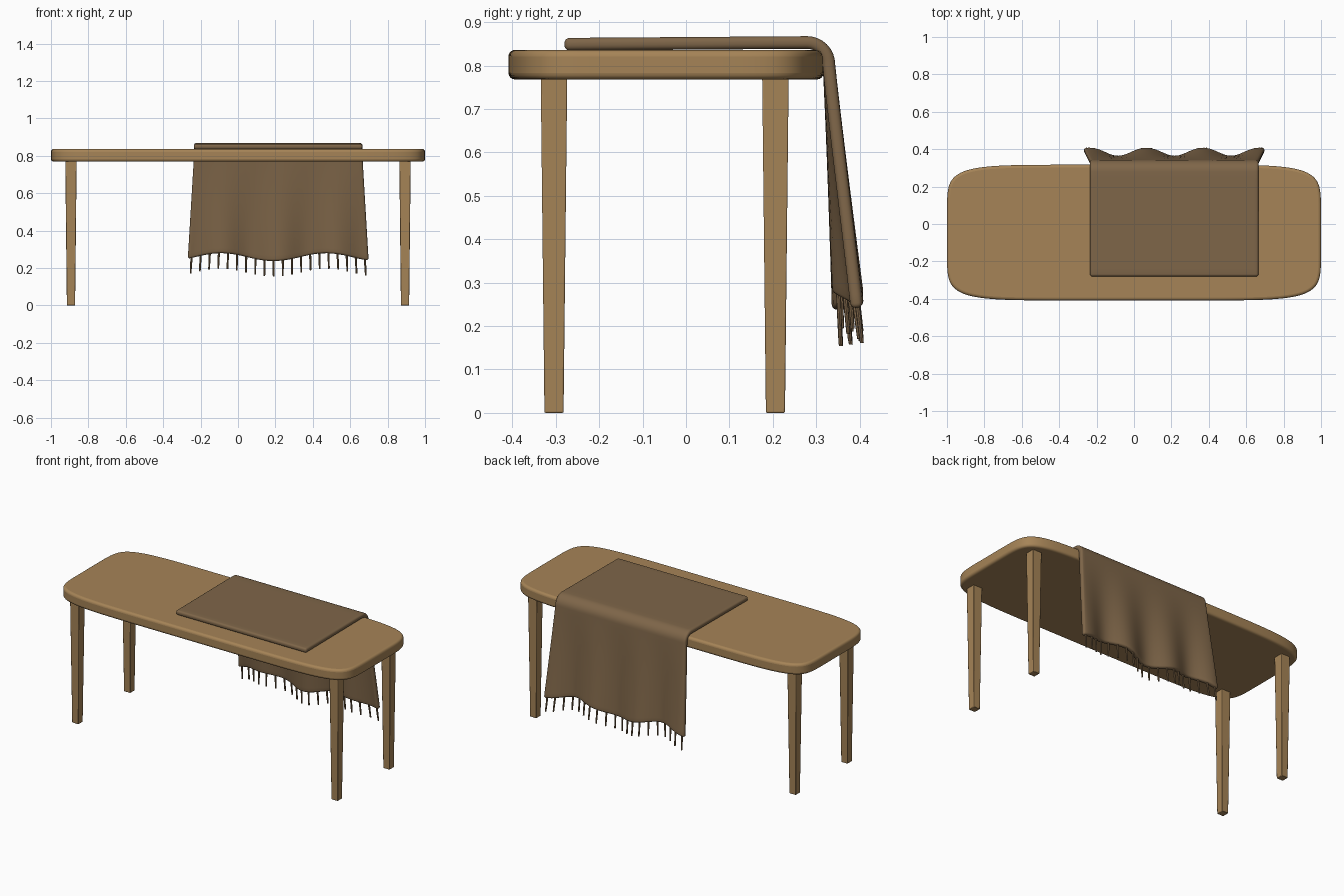
import bpy, bmesh
from math import sin, cos, pi, radians, copysign
from mathutils import Vector

cube = bpy.data.objects.get("Cube")
if cube:
    bpy.data.objects.remove(cube)


def material(name, rgb):
    m = bpy.data.materials.new(name)
    m.use_nodes = True
    m.diffuse_color = (*rgb, 1)
    m.node_tree.nodes["Principled BSDF"].inputs["Base Color"].default_value = (*rgb, 1)
    return m


wood = material("oak wood", (0.38, 0.23, 0.095))
cloth = material("brown cloth", (0.21, 0.132, 0.066))


def finish(name, bm, mat, bevel=0.0, segments=3, thickness=0.0):
    """Turn a bmesh into a named object with optional thickness and rounded edges."""
    bmesh.ops.recalc_face_normals(bm, faces=bm.faces)
    mesh = bpy.data.meshes.new(name)
    bm.to_mesh(mesh)
    bm.free()
    ob = bpy.data.objects.new(name, mesh)
    bpy.context.collection.objects.link(ob)
    mesh.materials.append(mat)
    if thickness:
        mod = ob.modifiers.new("Thickness", 'SOLIDIFY')
        mod.thickness, mod.offset = thickness, 0
    if bevel:
        mod = ob.modifiers.new("Rounding", 'BEVEL')
        mod.width, mod.segments = bevel, segments
        mod.limit_method, mod.angle_limit = 'ANGLE', radians(50)
    bpy.ops.object.select_all(action='DESELECT')
    ob.select_set(True)
    bpy.context.view_layer.objects.active = ob
    bpy.ops.object.shade_smooth_by_angle(angle=radians(40))
    return ob


# Table top: a soft-cornered slab
TOP_Y = -0.046


def power(v, p):
    return copysign(abs(v) ** p, v)


bm = bmesh.new()
steps, p = 128, 2 / 7
outline = []
for i in range(steps):
    a = 2 * pi * i / steps
    outline.append(bm.verts.new((power(cos(a), p), TOP_Y + 0.363 * power(sin(a), p), 0.768)))
base = bm.faces.new(outline)
slab = bmesh.ops.extrude_face_region(bm, geom=[base])
bmesh.ops.translate(bm, vec=(0, 0, 0.068),
                    verts=[v for v in slab["geom"] if isinstance(v, bmesh.types.BMVert)])
finish("table_top", bm, wood, bevel=0.015, segments=4)

# Four tapered square legs
for side, sx in (("left", 1), ("right", -1)):
    for end, y in (("front", -0.304), ("back", 0.206)):
        bm = bmesh.new()
        bmesh.ops.create_cube(bm, size=1)
        for v in bm.verts:
            w = 0.061 if v.co.z > 0 else 0.044
            v.co = Vector((sx * 0.893 + v.co.x * w, y + v.co.y * w, (v.co.z + 0.5) * 0.775))
        finish(f"{end}_{side}_leg", bm, wood, bevel=0.003, segments=2)

# Table runner: flat part, bend over the back edge, then a widening wavy drop
MID_X, HALF, BEND_Y, BEND_Z, R = 0.215, 0.45, 0.279, 0.803, 0.05


def drop_point(u, t):
    """Point on the hanging part; u runs -1..1 across, t runs 0..1 downwards."""
    x = MID_X + u * (HALF + 0.033 * t)
    hem = 0.258 - 0.021 * cos(2 * pi * (x - 0.19) / 0.56)
    wave = 0.0225 * cos(2 * pi * (x - 0.066) / 0.302)
    y = BEND_Y + R + 0.044 * t + wave * t ** 1.2
    return Vector((x, y, BEND_Z + t * (hem - BEND_Z)))


def runner_row(u):
    x = MID_X + u * HALF
    flat = [Vector((x, -0.28 + (BEND_Y + 0.28) * i / 14, 0.849 + 0.004 * i / 14)) for i in range(14)]
    bend = [Vector((x, BEND_Y + R * sin(a), BEND_Z + R * cos(a)))
            for a in (pi / 2 * i / 8 for i in range(8))]
    return flat + bend + [drop_point(u, i / 18) for i in range(19)]


bm = bmesh.new()
across = 36
rows = [[bm.verts.new(co) for co in runner_row(-1 + 2 * i / across)] for i in range(across + 1)]
for r0, r1 in zip(rows, rows[1:]):
    for j in range(len(r0) - 1):
        bm.faces.new((r0[j], r1[j], r1[j + 1], r0[j + 1]))
finish("table_runner", bm, cloth, bevel=0.012, segments=4, thickness=0.029)

# Fringe: thin tassels that carry on the direction of the cloth
bm = bmesh.new()
count = 20
for i in range(count):
    u = -0.96 + 1.92 * i / (count - 1)
    hem = drop_point(u, 1)
    way = (hem - drop_point(u, 0.9)).normalized()
    length = 0.098
    turn = Vector((0, 0, -1)).rotation_difference(way).to_matrix().to_4x4()
    turn.translation = hem + way * (length / 2 - 0.015)
    bmesh.ops.create_cone(bm, cap_ends=True, segments=8, radius1=0.0045, radius2=0.006,
                          depth=length, matrix=turn)
finish("fringe", bm, cloth)
